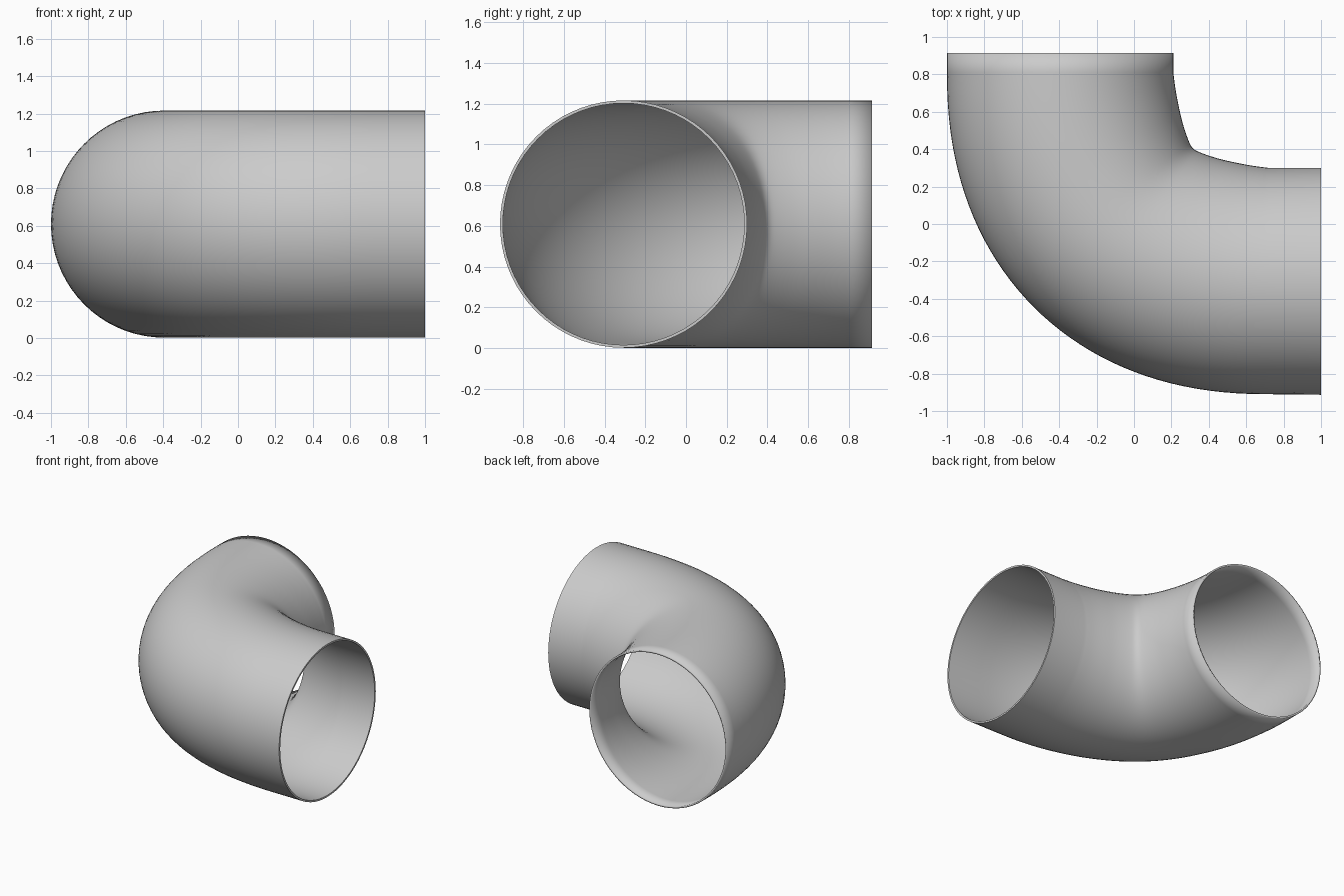
import bpy, bmesh, math
from mathutils import Vector

if "Cube" in bpy.data.objects:
    bpy.data.objects.remove(bpy.data.objects["Cube"])

SEGMENTS, SUB = 72, 4
RADIUS_Z, CENTRE_Z = 0.607, 0.609


def smooth_path(points):
    """Catmull-Rom resampling of a list of 2D points."""
    p = [2 * points[0] - points[1]] + points + [2 * points[-1] - points[-2]]
    out = []
    for i in range(1, len(p) - 2):
        a, b, c, d = p[i - 1:i + 3]
        for k in range(SUB):
            t = k / SUB
            out.append(0.5 * (2 * b + (c - a) * t + (2 * a - 5 * b + 4 * c - d) * t * t
                              + (3 * b - a - 3 * c + d) * t ** 3))
    return out + [points[-1]]


# Throat of the bend: offsets from its inner corner, mirrored about the diagonal
half = [(.51, 0), (.42, .012), (.33, .029), (.24, .05), (.15, .08)]
offsets = half + [(.105, .105)] + [(b, a) for a, b in reversed(half)]
inner = smooth_path([Vector((0.21 + a, 0.30 + b)) for a, b in offsets])

# Back of the bend: slightly squared quarter arc
n = len(inner) - 1
outer = []
for i in range(n + 1):
    ang = math.pi / 2 * i / n
    s, c = max(0, math.sin(ang)), max(0, math.cos(ang))
    outer.append(Vector((0.72 - 1.72 * s ** (2 / 2.2), 0.81 - 1.72 * c ** (2 / 2.2))))

# Straight ends
inner = [Vector((1, 0.30))] + inner + [Vector((0.21, 0.913))]
outer = [Vector((1, -0.913))] + outer + [Vector((-1, 0.913))]

# Skin the rings between throat and back
bm = bmesh.new()
rings = []
for a, b in zip(inner, outer):
    mid, arm = (a + b) / 2, (b - a) / 2
    ring = []
    for j in range(SEGMENTS):
        ang = 2 * math.pi * j / SEGMENTS
        q = mid + arm * math.cos(ang)
        ring.append(bm.verts.new((q.x, q.y, CENTRE_Z + RADIUS_Z * math.sin(ang))))
    rings.append(ring)
for r0, r1 in zip(rings, rings[1:]):
    for j in range(SEGMENTS):
        k = (j + 1) % SEGMENTS
        bm.faces.new((r0[j], r0[k], r1[k], r1[j]))
mesh = bpy.data.meshes.new("pipe_elbow")
bm.to_mesh(mesh)
bm.free()
elbow = bpy.data.objects.new("pipe_elbow", mesh)
bpy.context.collection.objects.link(elbow)
bpy.context.view_layer.objects.active = elbow
elbow.select_set(True)

# Thin wall
wall = elbow.modifiers.new("wall", 'SOLIDIFY')
wall.thickness, wall.offset = 0.014, -1
bpy.ops.object.modifier_apply(modifier=wall.name)

# Smooth shading, crisp rim on the long arm only
bm = bmesh.new()
bm.from_mesh(elbow.data)
for f in bm.faces:
    f.smooth = True
for e in bm.edges:
    if all(v.co.x > 0.995 for v in e.verts) and e.calc_face_angle(0) > 0.7:
        e.smooth = False
bm.to_mesh(elbow.data)
bm.free()
